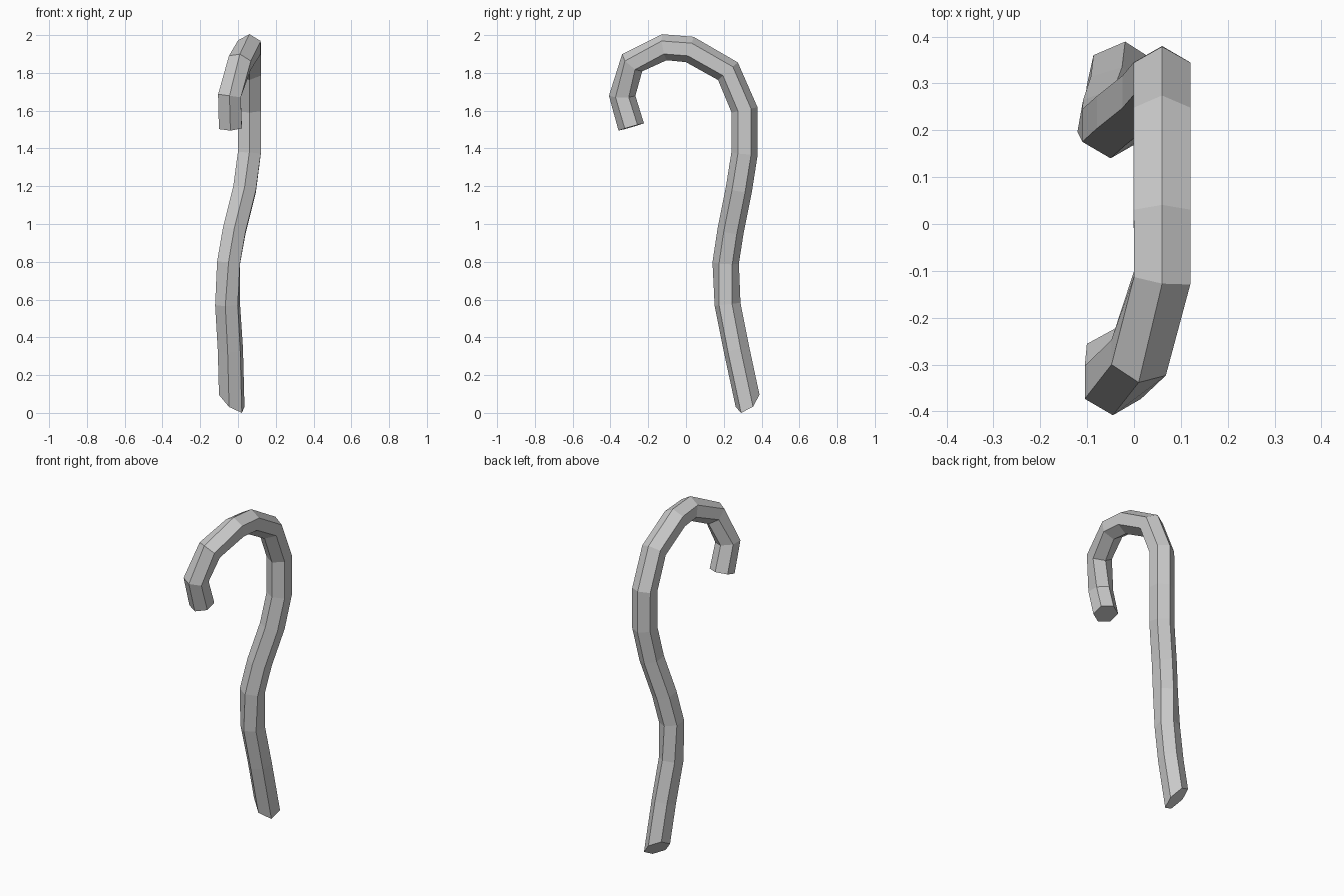
import bpy, bmesh, math
from mathutils import Vector

if "Cube" in bpy.data.objects:
    bpy.data.objects.remove(bpy.data.objects["Cube"])

SIDES, RADIUS = 6, 0.07

# Centre line of the cane: x, y, z, roll in degrees
path = [
    (-0.033, 0.326, 0.060, -12), (-0.040, 0.268, 0.33, -12), (-0.055, 0.220, 0.57, -10),
    (-0.050, 0.210, 0.79, 0), (-0.020, 0.236, 0.96, 0), (0.035, 0.280, 1.18, 0),
    (0.060, 0.310, 1.37, 0), (0.060, 0.310, 1.60, 0), (0.060, 0.222, 1.805, 0),
    (0.060, 0.020, 1.920, 0), (0.060, -0.115, 1.932, 0), (0.010, -0.285, 1.850, 0),
    (-0.045, -0.338, 1.675, 0), (-0.040, -0.290, 1.510, 0),
]
points = [Vector(p[:3]) for p in path]
foot_cut = Vector((0.53, -0.48, 0.70)).normalized()

bm = bmesh.new()
rings = []
for i, c in enumerate(points):
    before = (c - points[max(i - 1, 0)]).normalized()
    after = (points[min(i + 1, len(points) - 1)] - c).normalized()
    tangent = (before + after).normalized()
    u = Vector((1, 0, 0))
    u = (u - tangent * u.dot(tangent)).normalized()
    v = tangent.cross(u)
    ring = []
    for k in range(SIDES):
        a = math.radians(30 + 60 * k + path[i][3])
        off = (u * math.cos(a) + v * math.sin(a)) * RADIUS
        if i == 0:  # slanted cut at the foot
            off -= tangent * (off.dot(foot_cut) / tangent.dot(foot_cut))
        ring.append(bm.verts.new(c + off))
    rings.append(ring)

# Side faces and end caps
for a, b in zip(rings, rings[1:]):
    for k in range(SIDES):
        n = (k + 1) % SIDES
        bm.faces.new((a[k], a[n], b[n], b[k]))
bm.faces.new(rings[0][::-1])
bm.faces.new(rings[-1])

# Stand the cane on the ground
low = min(v.co.z for v in bm.verts)
for v in bm.verts:
    v.co.z -= low
bmesh.ops.recalc_face_normals(bm, faces=bm.faces)

mesh = bpy.data.meshes.new("cane")
bm.to_mesh(mesh)
bm.free()
bpy.context.collection.objects.link(bpy.data.objects.new("cane", mesh))
